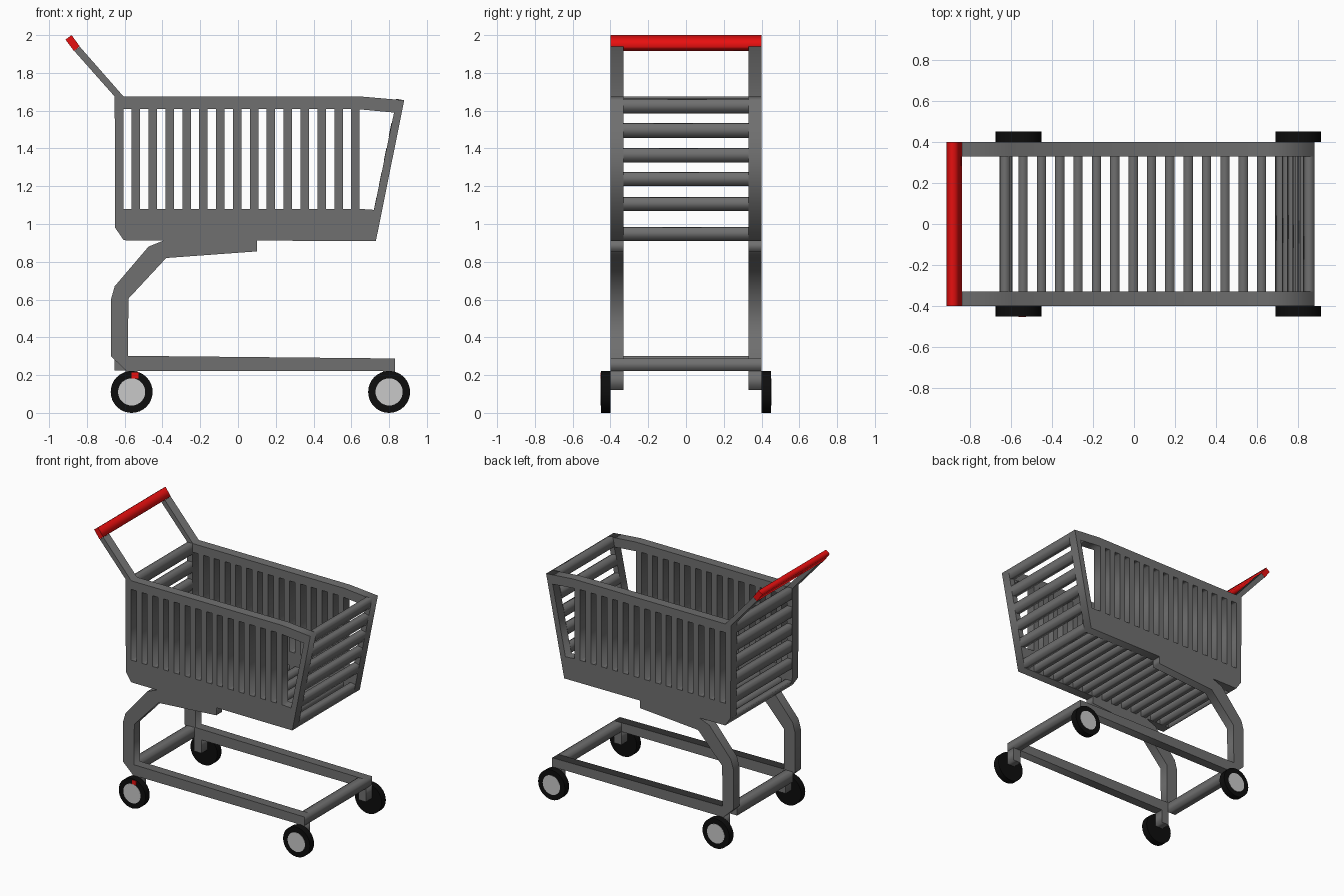
import bpy
import math

if "Cube" in bpy.data.objects:
    bpy.data.objects.remove(bpy.data.objects["Cube"])


def material(name, rgb):
    m = bpy.data.materials.new(name)
    m.diffuse_color = (*rgb, 1)
    m.use_nodes = True
    m.node_tree.nodes["Principled BSDF"].inputs["Base Color"].default_value = m.diffuse_color
    return m


GREY = material("grey metal", (0.16, 0.16, 0.16))
RED = material("red plastic", (0.8, 0.005, 0.005))
BLACK = material("black rubber", (0.004, 0.004, 0.004))
LIGHT = material("light grey hub", (0.58, 0.58, 0.58))


def prism(name, outlines, y0, y1, mat):
    """Extrude x/z outlines along y; outlines inside others become holes."""
    cu = bpy.data.curves.new(name, 'CURVE')
    cu.dimensions = '2D'
    cu.fill_mode = 'BOTH'
    cu.extrude = abs(y1 - y0) / 2
    for pts in outlines:
        s = cu.splines.new('POLY')
        s.points.add(len(pts) - 1)
        for p, (x, z) in zip(s.points, pts):
            p.co = (x, z, 0, 1)
        s.use_cyclic_u = True
    ob = bpy.data.objects.new(name, cu)
    bpy.context.collection.objects.link(ob)
    ob.rotation_euler.x = math.pi / 2
    ob.location.y = (y0 + y1) / 2
    bpy.ops.object.select_all(action='DESELECT')
    ob.select_set(True)
    bpy.context.view_layer.objects.active = ob
    bpy.ops.object.convert(target='MESH')
    ob = bpy.context.object
    ob.data.materials.clear()
    ob.data.materials.append(mat)
    return ob


def rect(x0, x1, z0, z1):
    return [(x0, z0), (x1, z0), (x1, z1), (x0, z1)]


def disc(name, x, y, r, depth, mat):
    bpy.ops.mesh.primitive_cylinder_add(vertices=32, radius=r, depth=depth,
                                        location=(x, y, 0.111),
                                        rotation=(math.pi / 2, 0, 0))
    ob = bpy.context.object
    ob.name = name
    ob.data.materials.append(mat)
    bpy.ops.object.shade_smooth_by_angle(angle=math.radians(30))


IN, OUT = 0.33, 0.40
PITCH, BAR, FIRST = 0.0894, 0.045, -0.563

# basket side with handle arm, vertical slots and front opening
side = [(-0.65, 0.98), (-0.605, 0.914), (0.73, 0.91), (0.88, 1.655), (0.65, 1.675),
        (-0.606, 1.675), (-0.838, 1.939), (-0.866, 1.915), (-0.653, 1.675)]
slots = [rect(FIRST + i * PITCH - (PITCH - BAR), FIRST + i * PITCH, 1.08, 1.61)
         for i in range(14)]
opening = [(0.644, 1.08), (0.72, 1.075), (0.826, 1.59), (0.644, 1.607)]

# leg with bracket under the basket, running into the base rail
leg = [(0.10, 0.913), (-0.39, 0.914), (-0.474, 0.88), (-0.653, 0.67), (-0.673, 0.60),
       (-0.673, 0.30), (-0.59, 0.222), (0.83, 0.222), (0.83, 0.288), (-0.583, 0.302),
       (-0.58, 0.605), (-0.38, 0.82), (0.10, 0.855)]

for s, label in ((-1, "near"), (1, "far")):
    prism(f"basket_side_{label}", [side] + slots + [opening], s * IN, s * OUT, GREY)
    prism(f"leg_and_rail_{label}", [leg], s * IN, s * OUT, GREY)
    for x, end in ((-0.563, "rear"), (0.80, "front")):
        prism(f"wheel_post_{end}_{label}", [rect(x - 0.033, x + 0.03, 0.122, 0.225)],
              s * IN, s * OUT, GREY)
        disc(f"wheel_{end}_{label}", x, s * 0.425, 0.111, 0.05, BLACK)
        disc(f"hub_{end}_{label}", x, s * 0.45, 0.072, 0.004, LIGHT)

# red mark on one rear wheel
prism("wheel_mark", [rect(-0.563, -0.527, 0.182, 0.214)], -0.453, -0.449, RED)

# horizontal bars of the sloped front panel
heights = [(1.07, 1.135), (1.20, 1.268), (1.325, 1.395), (1.455, 1.527)]


def sloped(z0, z1, depth=0.042):
    a, b = (0.73 + (z - 0.91) * 0.2013 for z in (z0, z1))
    rise = depth * 0.2
    return [(a, z0), (b, z1), (b - depth, z1 + rise), (a - depth, z0 + rise)]


prism("front_bars", [sloped(a, b) for a, b in heights + [(0.911, 0.977), (1.585, 1.655)]],
      -IN, IN, GREY)

# horizontal bars of the rear panel
rear = [rect(-0.65, -0.607, a + 0.004, b + 0.008) for a, b in heights]
rear.append(rect(-0.65, -0.607, 1.595, 1.675))
rear.append([(-0.65, 0.98), (-0.605, 0.914), (-0.595, 0.914), (-0.595, 0.98)])
prism("rear_bars", rear, -IN, IN, GREY)

# floor slats, lined up with the side bars
prism("floor_slats", [rect(FIRST + i * PITCH, FIRST + i * PITCH + BAR, 0.914, 0.98)
                      for i in range(14)], -IN, IN, GREY)

# base cross bars
prism("base_cross_bars", [rect(-0.655, -0.592, 0.225, 0.30), rect(0.765, 0.83, 0.222, 0.288)],
      -IN, IN, GREY)

# push handle
prism("handle_grip", [[(-0.913, 1.976), (-0.881, 2.0), (-0.838, 1.941), (-0.868, 1.915)]],
      -OUT, OUT, RED)
